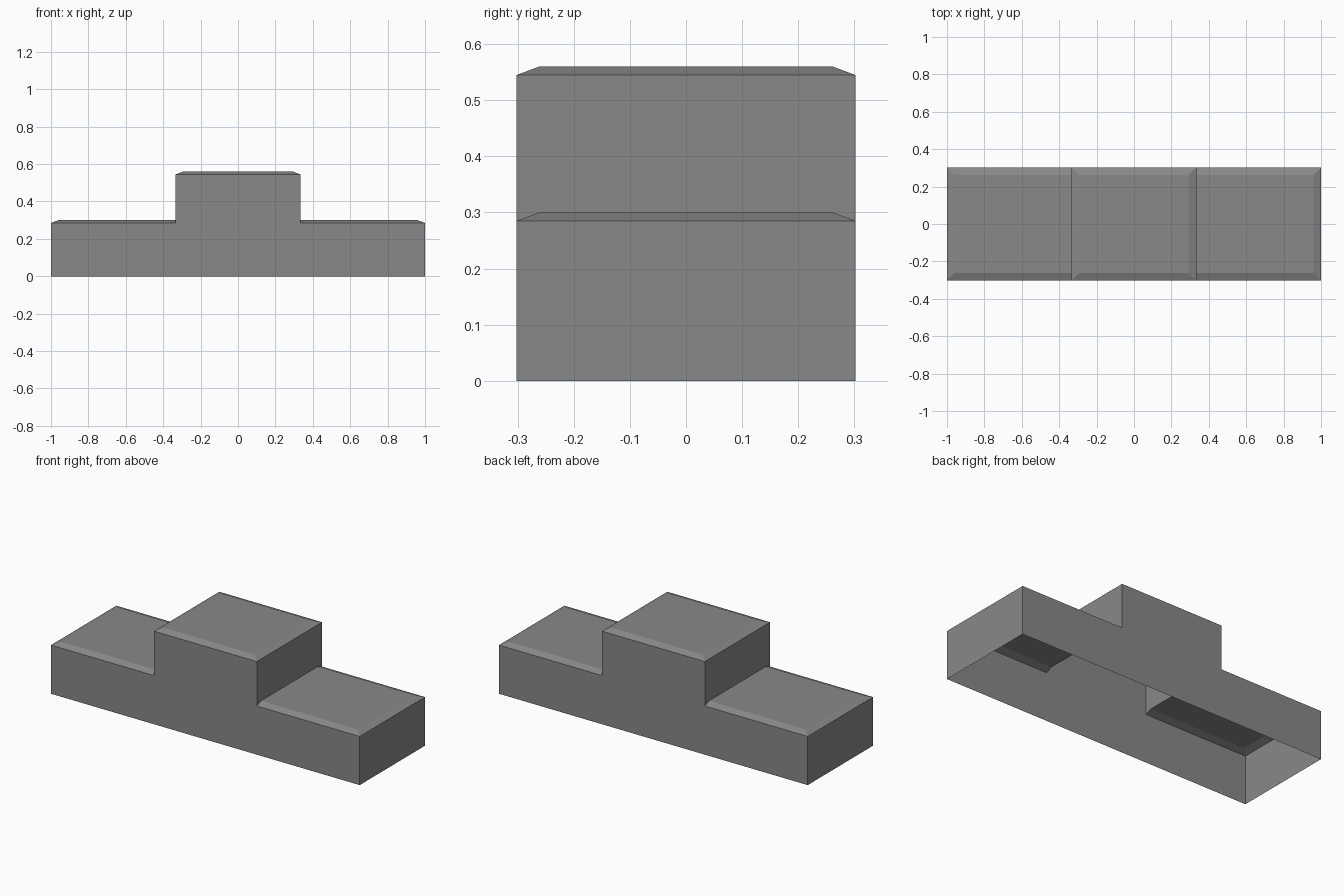
import bpy
import bmesh

cube = bpy.data.objects.get("Cube")
if cube:
    bpy.data.objects.remove(cube, do_unlink=True)

LENGTH, TOWER, DEPTH = 1.0, 0.333, 0.302   # half sizes
LOW, HIGH = 0.285, 0.545                   # heights of the rims
INSET, RISE = 0.04, 0.015                  # sloped border of each top

grey = bpy.data.materials.new("mid grey")
grey.use_nodes = True
colour = (0.25, 0.25, 0.25, 1)
grey.diffuse_color = colour
grey.node_tree.nodes["Principled BSDF"].inputs["Base Color"].default_value = colour

bm = bmesh.new()


def face(points):
    return bm.faces.new([bm.verts.new(p) for p in points])


def top(x0, x1, z, inset0, inset1):
    """Raised top with a sloped border; a zero inset leaves that end open."""
    rim = [(x0, -DEPTH, z), (x1, -DEPTH, z), (x1, DEPTH, z), (x0, DEPTH, z)]
    a, b, d, h = x0 + inset0, x1 - inset1, DEPTH - INSET, z + RISE
    plateau = [(a, -d, h), (b, -d, h), (b, d, h), (a, d, h)]
    face(plateau)
    open_end = {1: not inset1, 3: not inset0}
    for i in range(4):
        if not open_end.get(i, False):
            j = (i + 1) % 4
            face([rim[i], rim[j], plateau[j], plateau[i]])


# Stepped front and back walls
half = [(LENGTH, 0), (LENGTH, LOW), (TOWER, LOW), (TOWER, HIGH)]
outline = half + [(-x, z) for x, z in reversed(half)]
for y in (-DEPTH, DEPTH):
    face([(x, y, z) for x, z in outline])

# End walls and the walls of the raised middle block
for s in (-1, 1):
    face([(s * LENGTH, y, z) for y, z in
          ((-DEPTH, 0), (DEPTH, 0), (DEPTH, LOW), (-DEPTH, LOW))])
    d = DEPTH - INSET
    face([(s * TOWER, y, z) for y, z in
          ((-DEPTH, LOW), (-d, LOW + RISE), (d, LOW + RISE),
           (DEPTH, LOW), (DEPTH, HIGH), (-DEPTH, HIGH))])

# Three tops; the underside stays open
top(-LENGTH, -TOWER, LOW, INSET, 0)
top(-TOWER, TOWER, HIGH, INSET, INSET)
top(TOWER, LENGTH, LOW, 0, INSET)

bmesh.ops.remove_doubles(bm, verts=bm.verts, dist=0.0005)
bmesh.ops.recalc_face_normals(bm, faces=bm.faces)

mesh = bpy.data.meshes.new("podium")
bm.to_mesh(mesh)
bm.free()
mesh.materials.append(grey)
podium = bpy.data.objects.new("podium", mesh)
bpy.context.collection.objects.link(podium)
